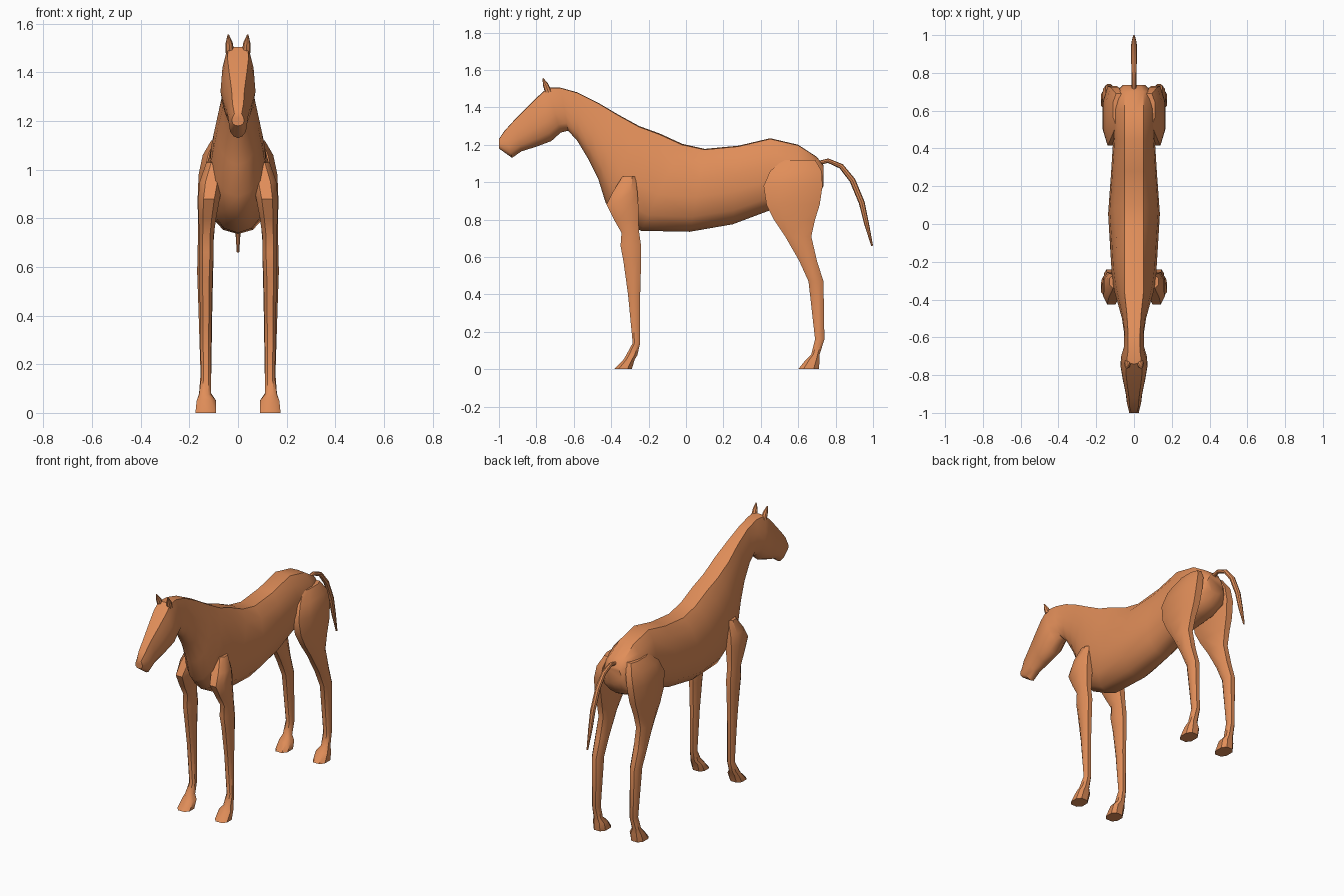
import bpy
import bmesh
import math
from mathutils import Vector

default_cube = bpy.data.objects.get("Cube")
if default_cube:
    bpy.data.objects.remove(default_cube, do_unlink=True)

# One chestnut coat colour for the whole animal
coat = bpy.data.materials.new("chestnut_coat")
coat.use_nodes = True
coat.diffuse_color = (0.75, 0.27, 0.1, 1)
coat.node_tree.nodes["Principled BSDF"].inputs["Base Color"].default_value = coat.diffuse_color


def loft(name, rings, crease=40):
    """Skin a list of equally sized point rings and close both ends."""
    bm = bmesh.new()
    loops = [[bm.verts.new(point) for point in ring] for ring in rings]
    for lower, upper in zip(loops, loops[1:]):
        count = len(lower)
        for i in range(count):
            j = (i + 1) % count
            bm.faces.new((lower[i], lower[j], upper[j], upper[i]))
    bm.faces.new(loops[0])
    bm.faces.new(list(reversed(loops[-1])))
    bmesh.ops.recalc_face_normals(bm, faces=bm.faces)
    mesh = bpy.data.meshes.new(name)
    bm.to_mesh(mesh)
    bm.free()
    mesh.materials.append(coat)
    part = bpy.data.objects.new(name, mesh)
    bpy.context.collection.objects.link(part)
    bpy.ops.object.select_all(action="DESELECT")
    part.select_set(True)
    bpy.context.view_layer.objects.active = part
    bpy.ops.object.shade_smooth_by_angle(angle=math.radians(crease))
    return part


def trunk_ring(top_y, top_z, low_y, low_z, width):
    """Flat-backed, keel-bellied section between a top and a bottom point."""
    top, low = Vector((0, top_y, top_z)), Vector((0, low_y, low_z))
    ridge = min(0.05, width * 0.6)
    half = [(ridge, 0.01), (max(ridge, width * 0.76), 0.15), (width * 0.94, 0.36),
            (width, 0.58), (width * 0.86, 0.82), (width * 0.45, 0.96)]
    right = [top.lerp(low, t) + Vector((x, 0, 0)) for x, t in half]
    left = [Vector((-p.x, p.y, p.z)) for p in reversed(right)]
    return [top] + right + [low] + left


def leg_ring(z, front, back, inner, outer, side):
    """Horizontal box section with bevelled corners."""
    centre_x, centre_y = (inner + outer) / 2, (front + back) / 2
    half_x, half_y = (outer - inner) / 2, (back - front) / 2
    corners = [(1, 0.5), (0.5, 1), (-0.5, 1), (-1, 0.5),
               (-1, -0.5), (-0.5, -1), (0.5, -1), (1, -0.5)]
    return [(side * (centre_x + half_x * u), centre_y + half_y * v, z) for u, v in corners]


def tube(name, path, radii, sides=8):
    """Tapering round tube whose path lies in a plane of constant x."""
    points = [Vector(p) for p in path]
    rings = []
    for i, point in enumerate(points):
        ahead = points[min(i + 1, len(points) - 1)]
        behind = points[max(i - 1, 0)]
        along = (ahead - behind).normalized()
        across = Vector((1, 0, 0))
        normal = along.cross(across).normalized()
        rings.append([point + radii[i] * (across * math.cos(a) + normal * math.sin(a))
                      for a in (math.tau * k / sides for k in range(sides))])
    return loft(name, rings)


# Head, neck and barrel as one skin: top y, top z, bottom y, bottom z, half width
trunk = [
    (-1, 1.23, -1, 1.18, 0.025),
    (-0.97, 1.275, -0.93, 1.13, 0.038),
    (-0.92, 1.33, -0.88, 1.165, 0.044),
    (-0.85, 1.4, -0.8, 1.19, 0.06),
    (-0.79, 1.46, -0.72, 1.22, 0.072),
    (-0.74, 1.505, -0.67, 1.265, 0.068),
    (-0.67, 1.505, -0.63, 1.275, 0.052),
    (-0.58, 1.48, -0.58, 1.22, 0.052),
    (-0.47, 1.425, -0.52, 1.12, 0.064),
    (-0.36, 1.36, -0.47, 1.02, 0.085),
    (-0.25, 1.3, -0.43, 0.89, 0.105),
    (-0.14, 1.26, -0.37, 0.81, 0.117),
    (-0.02, 1.205, -0.24, 0.74, 0.125),
    (0.1, 1.178, 0.02, 0.735, 0.137),
    (0.28, 1.195, 0.25, 0.775, 0.122),
    (0.45, 1.235, 0.45, 0.85, 0.11),
    (0.6, 1.2, 0.62, 0.87, 0.118),
    (0.7, 1.135, 0.7, 0.91, 0.1),
    (0.735, 1.09, 0.735, 0.98, 0.06),
]
loft("body_neck_and_head", [trunk_ring(*row) for row in trunk])

# Legs from hoof to shoulder or hip: z, front, back, inner, outer
front_leg = [
    (0, -0.385, -0.29, 0.09, 0.175),
    (0.05, -0.335, -0.275, 0.09, 0.17),
    (0.075, -0.32, -0.26, 0.11, 0.16),
    (0.14, -0.285, -0.245, 0.112, 0.152),
    (0.4, -0.31, -0.245, 0.108, 0.156),
    (0.58, -0.335, -0.24, 0.104, 0.16),
    (0.66, -0.35, -0.24, 0.1, 0.16),
    (0.73, -0.345, -0.25, 0.1, 0.16),
    (0.8, -0.385, -0.255, 0.09, 0.162),
    (0.88, -0.425, -0.255, 0.075, 0.164),
    (0.95, -0.39, -0.26, 0.06, 0.158),
    (1.03, -0.34, -0.27, 0.05, 0.13),
]
hind_leg = [
    (0, 0.6, 0.71, 0.09, 0.175),
    (0.05, 0.64, 0.715, 0.09, 0.17),
    (0.08, 0.67, 0.715, 0.11, 0.16),
    (0.16, 0.69, 0.74, 0.11, 0.154),
    (0.47, 0.655, 0.735, 0.105, 0.164),
    (0.58, 0.605, 0.7, 0.102, 0.168),
    (0.71, 0.53, 0.67, 0.1, 0.165),
    (0.8, 0.47, 0.69, 0.092, 0.165),
    (0.88, 0.43, 0.715, 0.08, 0.166),
    (0.98, 0.415, 0.73, 0.07, 0.162),
    (1.06, 0.45, 0.725, 0.06, 0.145),
    (1.12, 0.52, 0.69, 0.05, 0.11),
]
for label, side in (("left", 1), ("right", -1)):
    for part, rows in (("front_leg", front_leg), ("hind_leg", hind_leg)):
        loft(f"{label}_{part}", [leg_ring(*row, side) for row in rows])
    # Small pricked ears
    tube(f"{label}_ear",
         [(side * 0.034, -0.735, 1.48), (side * 0.036, -0.75, 1.52), (side * 0.04, -0.765, 1.555)],
         [0.018, 0.015, 0.003])

# Arched tail
tube("tail",
     [(0, 0.7, 1.1), (0, 0.76, 1.115), (0, 0.83, 1.085), (0, 0.89, 1.01),
      (0, 0.94, 0.89), (0, 0.965, 0.78), (0, 0.995, 0.66)],
     [0.012, 0.012, 0.014, 0.016, 0.016, 0.013, 0.005])
